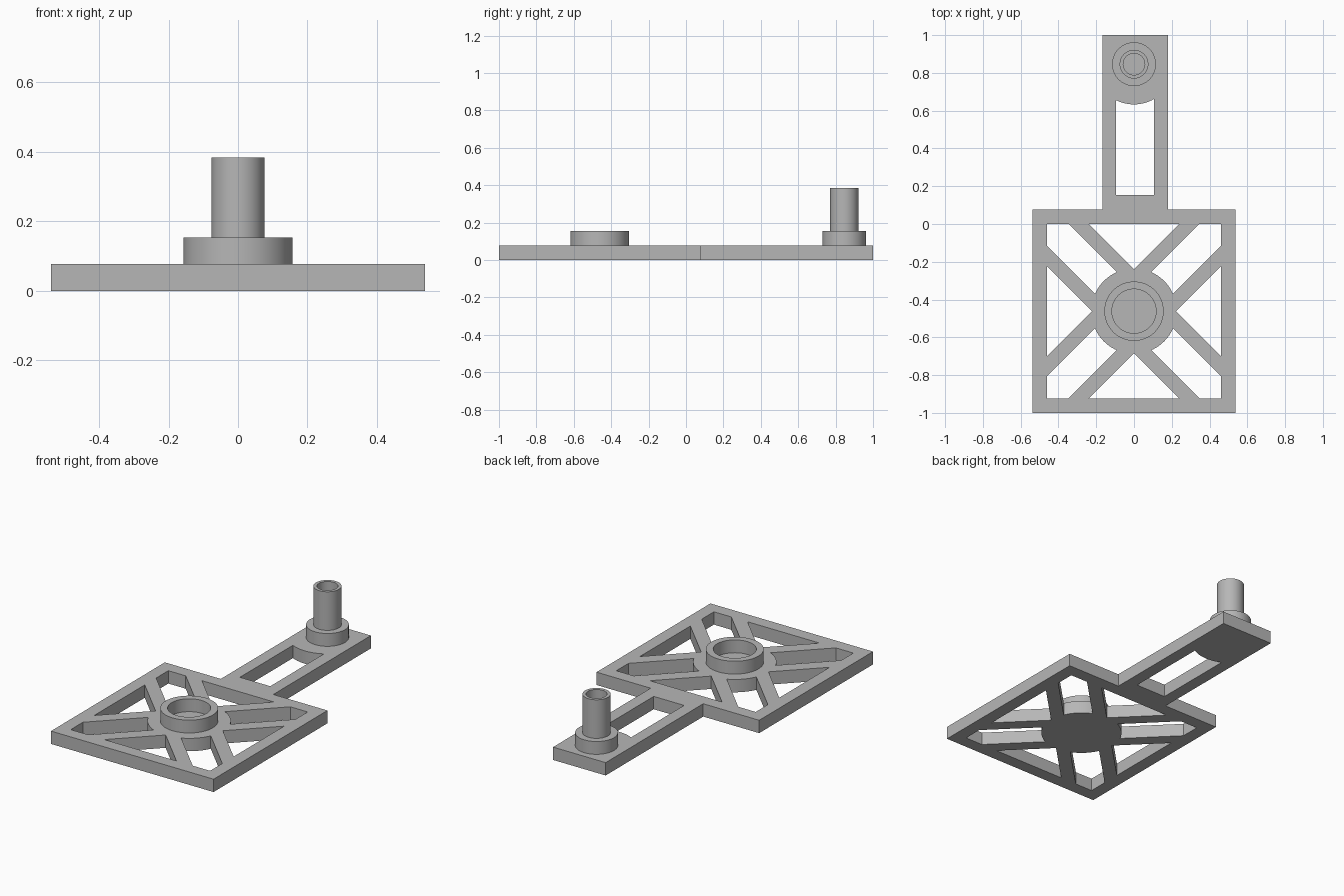
import bpy, bmesh
from math import sin, cos, pi, asin, sqrt

cube = bpy.data.objects.get("Cube")
if cube:
    bpy.data.objects.remove(cube, do_unlink=True)

U = 1 / 13                      # base module: plate thickness and rib width
HUB_Y, POST_Y = -6 * U, 11 * U

grey = bpy.data.materials.new("light_grey")
grey.use_nodes = True
colour = (0.47, 0.47, 0.47, 1)
grey.diffuse_color = colour
grey.node_tree.nodes["Principled BSDF"].inputs["Base Color"].default_value = colour


def arc(cx, cy, r, a0, a1, n):
    """Points along an arc, both ends included."""
    return [(cx + r * cos(a0 + (a1 - a0) * i / n),
             cy + r * sin(a0 + (a1 - a0) * i / n)) for i in range(n + 1)]


def circle(cx, cy, r, n=64):
    return arc(cx, cy, r, 0, 2 * pi, n)[:-1]


def extrude_profile(name, loops, z0, z1):
    """Solid from a flat outline with holes, spanning z0 to z1."""
    curve = bpy.data.curves.new(name + "_profile", 'CURVE')
    curve.dimensions = '2D'
    curve.fill_mode = 'BOTH'
    curve.extrude = (z1 - z0) / 2
    for loop in loops:
        spline = curve.splines.new('POLY')
        spline.points.add(len(loop) - 1)
        for point, (x, y) in zip(spline.points, loop):
            point.co = (x, y, 0, 1)
        spline.use_cyclic_u = True
    helper = bpy.data.objects.new(name + "_helper", curve)
    bpy.context.scene.collection.objects.link(helper)
    bpy.context.view_layer.update()
    graph = bpy.context.evaluated_depsgraph_get()
    mesh = bpy.data.meshes.new_from_object(helper.evaluated_get(graph))
    bpy.data.objects.remove(helper, do_unlink=True)
    bpy.data.curves.remove(curve)

    # Weld caps to walls
    bm = bmesh.new()
    bm.from_mesh(mesh)
    bmesh.ops.remove_doubles(bm, verts=bm.verts, dist=0.0002)
    bmesh.ops.recalc_face_normals(bm, faces=bm.faces)
    bmesh.ops.translate(bm, verts=bm.verts, vec=(0, 0, (z0 + z1) / 2))
    bm.to_mesh(mesh)
    bm.free()
    mesh.name = name
    mesh.materials.clear()
    mesh.materials.append(grey)
    obj = bpy.data.objects.new(name, mesh)
    bpy.context.scene.collection.objects.link(obj)
    bpy.ops.object.select_all(action='DESELECT')
    obj.select_set(True)
    bpy.context.view_layer.objects.active = obj
    bpy.ops.object.shade_smooth_by_angle(angle=pi / 6)
    return obj


# Outline of the square frame with its arm
half, arm_l, arm_r = 7 * U, -0.168, 0.18
outline = [(-half, -1), (half, -1), (half, U), (arm_r, U),
           (arm_r, 1), (arm_l, 1), (arm_l, U), (-half, U)]

# Openings between the ribs: a triangle and a corner window, turned four times
inner, hub_r, rib = 6 * U, 0.226, 0.0815
tip = 0.223
triangle = [(tip - inner, inner), (inner - tip, inner), (0, tip)]
spread = asin(rib / hub_r)
cut = rib * sqrt(2)
corner = ([(inner, inner - cut), (inner, inner), (inner - cut, inner)]
          + arc(0, 0, hub_r, pi / 4 + spread, pi / 4 - spread, 12))
holes = []
for k in range(4):
    c, s = round(cos(k * pi / 2)), round(sin(k * pi / 2))
    for shape in (triangle, corner):
        holes.append([(c * x - s * y, HUB_Y + s * x + c * y) for x, y in shape])

# Arm slot, ending in an arc around the post
slot_l, slot_r, pad_r = -0.095, 0.106, 0.213
slot = ([(slot_l, 2 * U), (slot_r, 2 * U)]
        + arc(0, POST_Y, pad_r, -pi / 2 + asin(slot_r / pad_r),
              -pi / 2 + asin(slot_l / pad_r), 16))

extrude_profile("frame_and_arm", [outline, slot] + holes, 0, U)


def tube(name, y, outer, bore, z0, z1):
    extrude_profile(name, [circle(0, y, outer), circle(0, y, bore)], z0, z1)


# Raised parts
tube("hub_ring", HUB_Y, 0.157, 0.117, U, 2 * U)
tube("post_collar", POST_Y, 0.116, 0.057, U, 2 * U)
tube("post", POST_Y, 0.076, 0.057, 2 * U, 5 * U)
